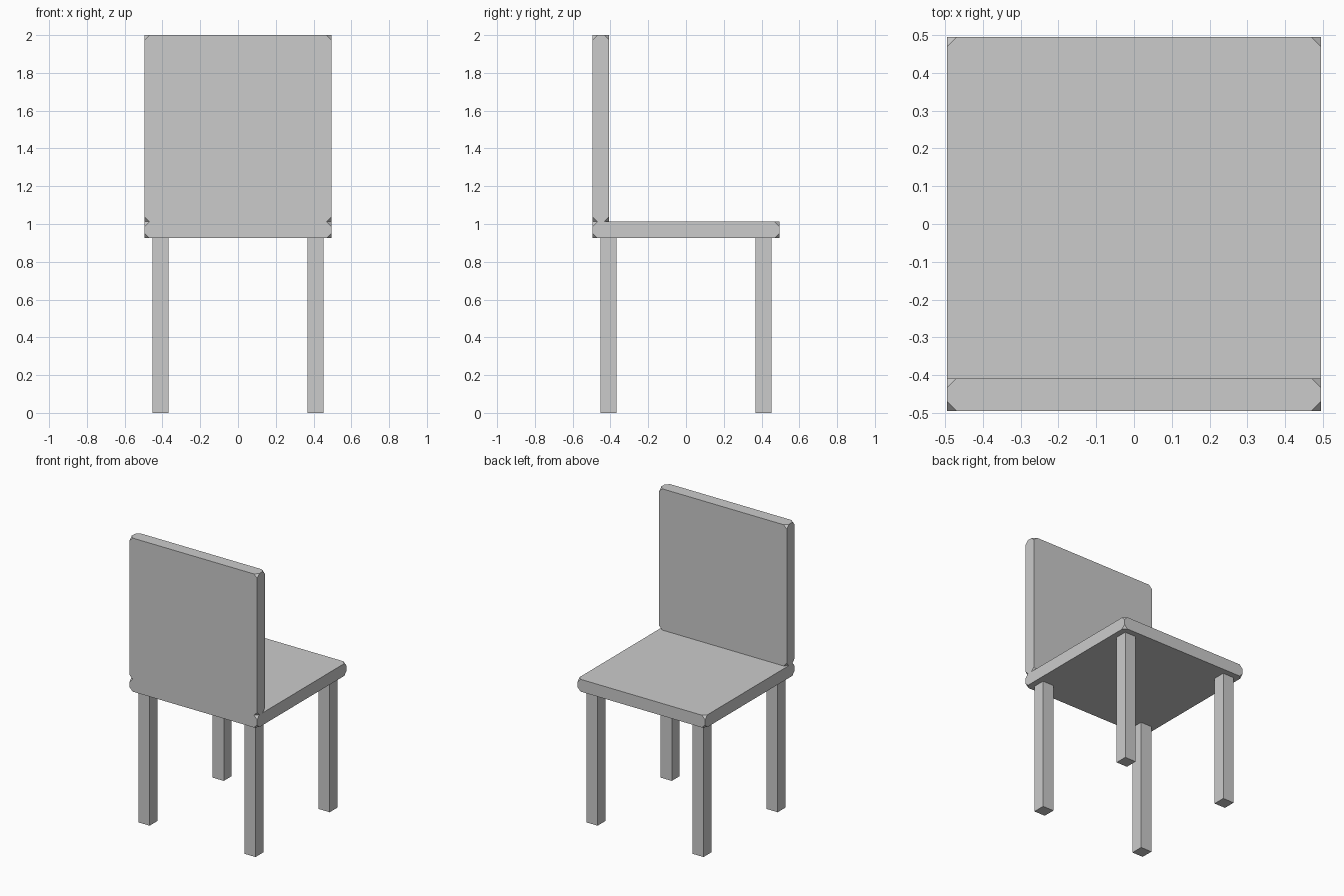
import bpy

if "Cube" in bpy.data.objects:
    bpy.data.objects.remove(bpy.data.objects["Cube"])

HALF = 0.494        # half width of seat and back
T = 0.086           # board and leg thickness
SEAT_BOTTOM, SEAT_TOP = 0.926, 1.012
LEG_POS = 0.41      # leg centre offset


def box(name, lo, hi, corner=0.0):
    """Box between two corners, optionally with its eight corners clipped."""
    bpy.ops.mesh.primitive_cube_add(size=1, location=[(a + b) / 2 for a, b in zip(lo, hi)])
    ob = bpy.context.object
    ob.name = name
    ob.scale = [b - a for a, b in zip(lo, hi)]
    bpy.ops.object.transform_apply(location=False, rotation=False, scale=True)
    if corner:
        mod = ob.modifiers.new("clipped_corners", 'BEVEL')
        mod.affect = 'VERTICES'
        mod.offset_type = 'ABSOLUTE'
        mod.width = corner
        mod.segments = 1
        mod.limit_method = 'NONE'
    return ob


# Seat board and upright back board
box("seat", (-HALF, -HALF, SEAT_BOTTOM), (HALF, HALF, SEAT_TOP), 0.025)
box("backrest", (-HALF, -HALF, SEAT_TOP), (HALF, -HALF + T, 2.0), 0.025)

# Four square legs
for y_name, sy in (("front", -1), ("rear", 1)):
    for x_name, sx in (("left", -1), ("right", 1)):
        x, y = sx * LEG_POS, sy * LEG_POS
        box(f"{y_name}_{x_name}_leg",
            (x - T / 2, y - T / 2, 0), (x + T / 2, y + T / 2, SEAT_BOTTOM))
